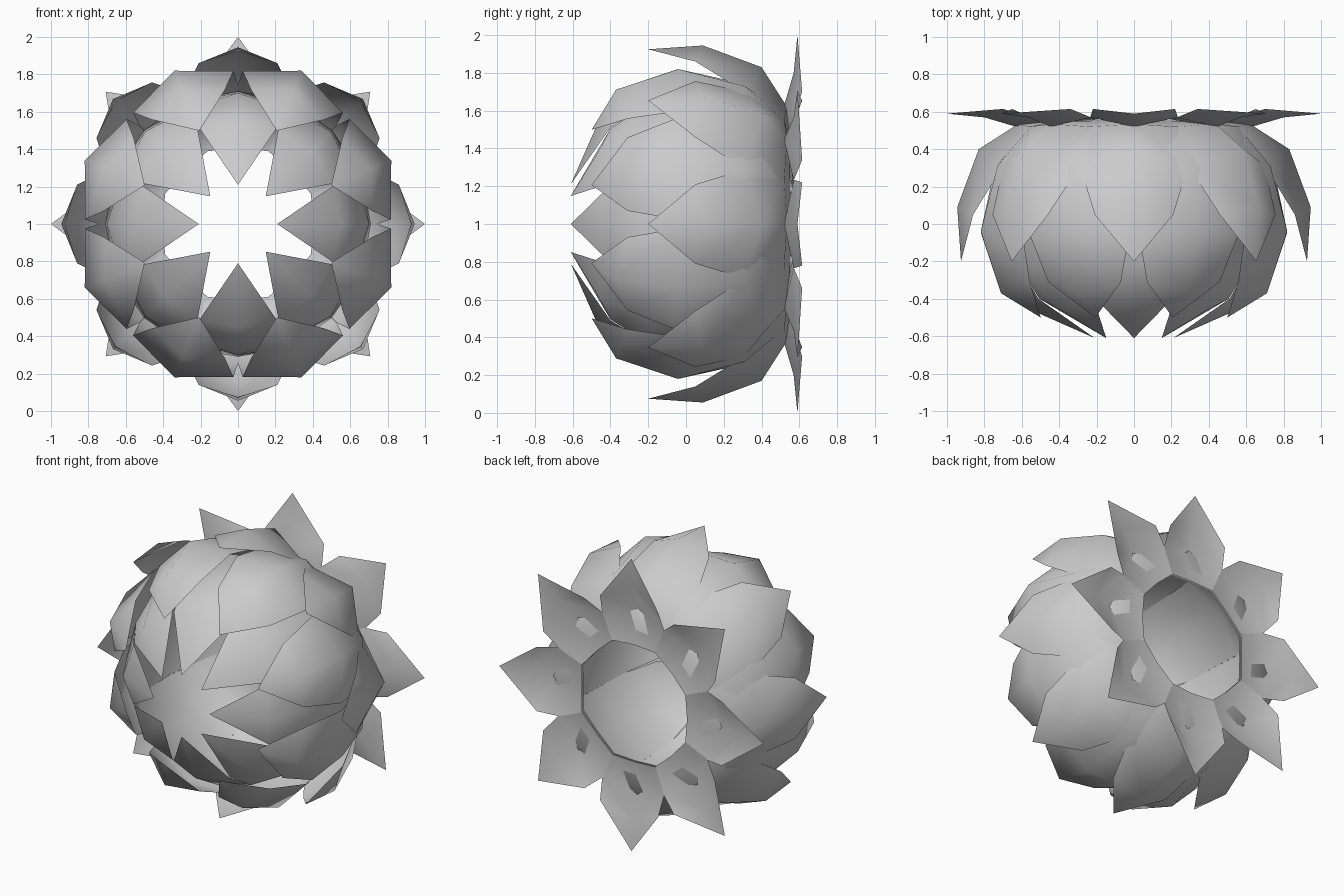
import bpy, bmesh, math

if "Cube" in bpy.data.objects:
    bpy.data.objects.remove(bpy.data.objects["Cube"])


def petal_ring(name, rows, tip, offset_deg, count=8):
    """Ring of folded sheet petals around the y axis, centred at z = 1.
    Each row: (mid_radius, mid_y, edge_radius, edge_y, half_width); tip: (radius, y)."""
    bm = bmesh.new()
    for i in range(count):
        a = math.radians(offset_deg + 360 * i / count)
        c, s = math.cos(a), math.sin(a)

        def vert(w, r, y):
            return bm.verts.new((w * c + r * s, y, 1 + r * c - w * s))

        grid = [(vert(-w, er, ey), vert(0, mr, my), vert(w, er, ey))
                for mr, my, er, ey, w in rows]
        for lo, hi in zip(grid, grid[1:]):
            for k in (0, 1):
                bm.faces.new((lo[k], lo[k + 1], hi[k + 1], hi[k]))
        t = vert(0, *tip)
        for k in (0, 1):
            bm.faces.new((grid[-1][k], grid[-1][k + 1], t))
    me = bpy.data.meshes.new(name)
    bm.to_mesh(me)
    bm.free()
    for p in me.polygons:
        p.use_smooth = True
    ob = bpy.data.objects.new(name, me)
    bpy.context.collection.objects.link(ob)
    return ob


# flat petals spread at the back
petal_ring("back_petals", [
    (0.40, 0.56, 0.39, 0.565, 0.165),
    (0.63, 0.52, 0.56, 0.57, 0.235),
    (0.80, 0.57, 0.70, 0.615, 0.22)], (1.0, 0.59), 0)

# outer cupped petals
petal_ring("outer_petals", [
    (0.40, 0.55, 0.39, 0.555, 0.165),
    (0.62, 0.535, 0.56, 0.52, 0.232),
    (0.83, 0.40, 0.70, 0.31, 0.29),
    (0.945, 0.09, 0.86, 0.05, 0.21)], (0.925, -0.2), 0)

# middle cupped petals, staggered half a step
petal_ring("middle_petals", [
    (0.44, 0.54, 0.40, 0.54, 0.165),
    (0.61, 0.51, 0.56, 0.50, 0.232),
    (0.79, 0.31, 0.69, 0.29, 0.285),
    (0.887, -0.04, 0.765, -0.05, 0.29),
    (0.77, -0.37, 0.69, -0.31, 0.21)], (0.54, -0.5), 22.5)

# inner petals closing towards the front
petal_ring("inner_petals", [
    (0.40, 0.54, 0.39, 0.545, 0.165),
    (0.60, 0.51, 0.55, 0.50, 0.228),
    (0.71, 0.22, 0.66, 0.20, 0.273),
    (0.70, -0.20, 0.62, -0.22, 0.257),
    (0.55, -0.46, 0.51, -0.40, 0.205)], (0.21, -0.61), 0)
